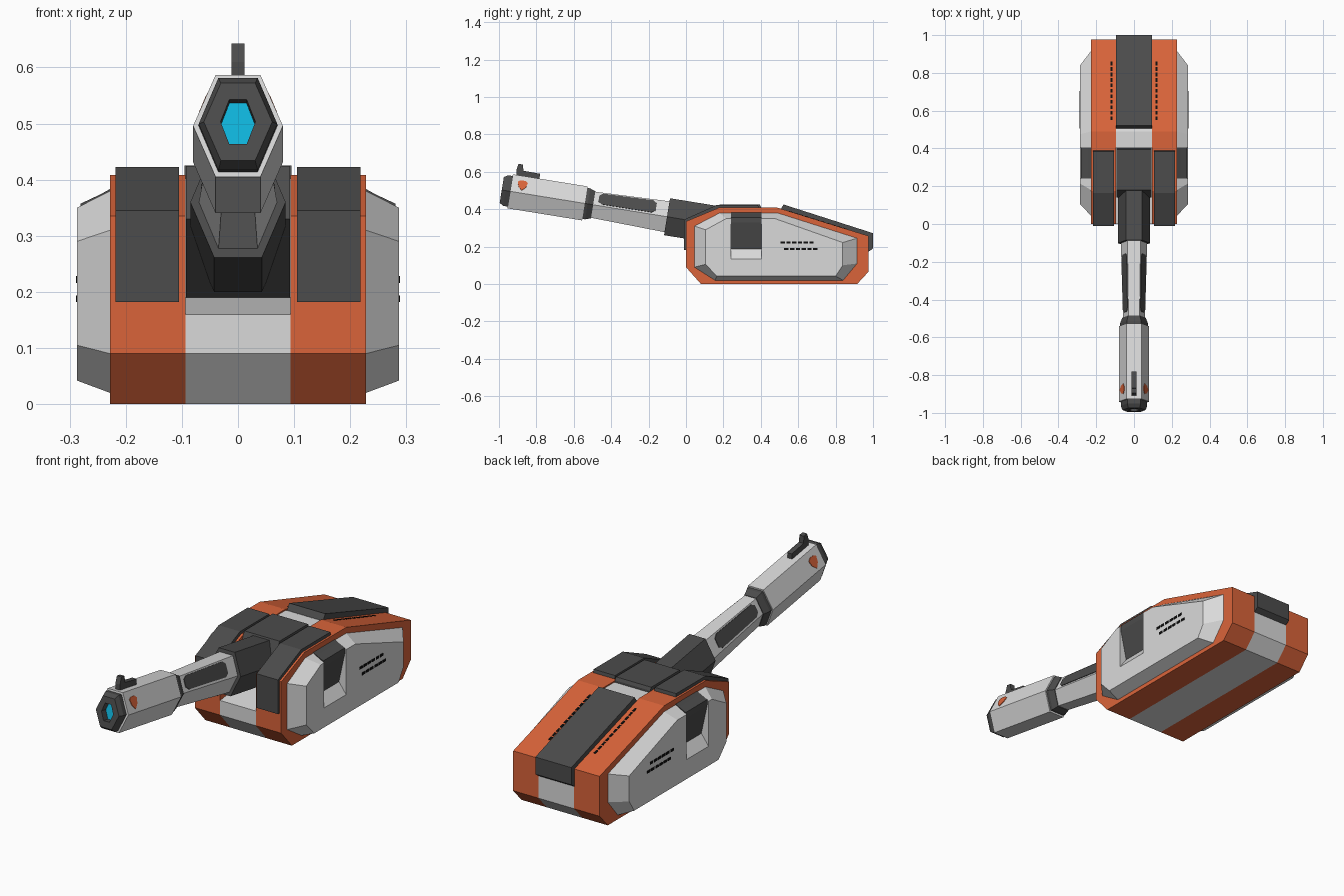
import bpy, bmesh, math
from mathutils import Matrix

if "Cube" in bpy.data.objects:
    bpy.data.objects.remove(bpy.data.objects["Cube"])


def material(name, r, g, b):
    m = bpy.data.materials.new(name)
    m.diffuse_color = (r, g, b, 1)
    m.use_nodes = True
    m.node_tree.nodes["Principled BSDF"].inputs["Base Color"].default_value = m.diffuse_color
    return m


WHITE = material("light grey", 0.70, 0.70, 0.70)
ORANGE = material("orange", 0.70, 0.127, 0.042)
DARK = material("dark grey", 0.072, 0.072, 0.072)
BLACK = material("black", 0.004, 0.004, 0.004)
CYAN = material("cyan", 0.005, 0.48, 0.75)


def make(name, mat, solids, matrix=None):
    """Each solid is a list of rings, skinned and capped at both ends."""
    bm = bmesh.new()
    for rings in solids:
        loops = [[bm.verts.new(p) for p in ring] for ring in rings]
        n = len(loops[0])
        for a, b in zip(loops, loops[1:]):
            for i in range(n):
                j = (i + 1) % n
                bm.faces.new((a[i], a[j], b[j], b[i]))
        bm.faces.new(loops[0][::-1])
        bm.faces.new(loops[-1])
    if matrix:
        bm.transform(matrix)
    bmesh.ops.recalc_face_normals(bm, faces=bm.faces)
    me = bpy.data.meshes.new(name)
    bm.to_mesh(me)
    bm.free()
    me.materials.append(mat)
    ob = bpy.data.objects.new(name, me)
    bpy.context.collection.objects.link(ob)
    return ob


def slab(profile, x0, x1):
    """Side profile (y, z) pulled along x."""
    return [[(x, y, z) for y, z in profile] for x in (x0, x1)]


def bar(profile, y0, y1, s=1):
    """Cross-section (x, z) pulled along y."""
    return [[(s * x, y, z) for x, z in profile] for y in (y0, y1)]


SIDES = ((1, "right"), (-1, "left"))

# ---------------------------------------------------------------- body
body = [(0, .09), (.08, 0), (.915, 0), (.977, .067), (.977, .257),
        (.49, .408), (.175, .408), (0, .335)]
core = [(0, .09), (.08, 0), (.915, 0), (.977, .067), (.977, .25),
        (.49, .402), (.405, .402), (.405, .19), (.22, .19), (0, .16)]
make("body_core", WHITE, [slab(core, -.094, .094)])

rear_plate = [(.50, .39), (.522, .425), (1.0, .272), (1.0, .19), (.965, .165), (.96, .25)]
make("rear_top_plate", DARK, [slab(rear_plate, -.095, .095)])

fender = [(-.01, .182), (-.01, .345), (.165, .423), (.385, .423),
          (.39, .40), (.18, .395), (.02, .325), (.02, .182)]

pod_base = [(.045, .31), (.045, .09), (.155, .02), (.84, .02),
            (.915, .11), (.915, .245), (.49, .38), (.18, .38)]
pod_face = [(.105, .29), (.105, .105), (.165, .042), (.80, .042),
            (.838, .10), (.838, .222), (.475, .35), (.215, .35)]
notch = [(.247, .19), (.287, .135), (.31, .105), (.31, .45), (.247, .45)]
hatch = [(.225, .385), (.245, .374), (.281, .357), (.281, .33), (.249, .185), (.225, .185)]


def top_z(y):
    return .408 - (y - .49) * .3105


for s, side in SIDES:
    make(side + "_body_shell", ORANGE, [slab(body, s * .094, s * .228)])
    make(side + "_fender", DARK, [slab(fender, s * .105, s * .218)])

    # side pod with a notch cut into it
    pod = make(side + "_side_pod", WHITE, [[
        [(s * .22, y, z) for y, z in pod_base],
        [(s * .228, y, z) for y, z in pod_base],
        [(s * .287, y, z) for y, z in pod_face]]])
    cutter = make(side + "_notch_cutter", WHITE, [bar(notch, .24, .405, s)])
    cutter.hide_render = True
    mod = pod.modifiers.new("notch", 'BOOLEAN')
    mod.operation = 'DIFFERENCE'
    mod.solver = 'EXACT'
    mod.object = cutter
    bpy.context.view_layer.objects.active = pod
    bpy.ops.object.modifier_apply(modifier=mod.name)
    bpy.data.objects.remove(cutter)
    make(side + "_pod_hatch", DARK, [bar(hatch, .241, .404, s)])

    # small slots on the sloping top and on the pod
    slots = []
    for i in range(11):
        y0, y1 = .55 + i * .029, .57 + i * .029
        prof = [(y0, top_z(y0) - .003), (y1, top_z(y1) - .003),
                (y1, top_z(y1) + .002), (y0, top_z(y0) + .002)]
        slots.append(slab(prof, s * .115, s * .125))
    make(side + "_top_slots", BLACK, slots)
    slots = []
    for y, z in ((.505, .222), (.525, .188)):
        for i in range(6):
            a, b = y + i * .031, y + i * .031 + .023
            slots.append(slab([(a, z - .006), (b, z - .006), (b, z + .006), (a, z + .006)],
                              s * .284, s * .289))
    make(side + "_pod_slots", BLACK, slots)

# ---------------------------------------------------------------- pivot
pivot = [(.14, .33), (.18, .424), (.395, .424), (.402, .41), (.402, .185), (.30, .185)]
make("barrel_pivot", DARK, [slab(pivot, -.093, .093)])

# ---------------------------------------------------------------- barrel
# built along y from the muzzle backwards, then tilted
TILT = Matrix.Translation((0, -.985, .503)) @ Matrix.Rotation(math.radians(-9.2), 4, 'X')


def hexagon(t, hw, hh):
    return [(x * hw, t, z * hh) for x, z in
            ((.5, 1), (1, 0), (.5, -1), (-.5, -1), (-1, 0), (-.5, 1))]


def tube(name, mat, *rings):
    return make(name, mat, [[hexagon(*r) for r in rings]], TILT)


tube("muzzle", DARK, (.07, .070, .083), (.022, .070, .083), (0, .061, .070),
     (0, .031, .040), (.045, .031, .040))
tube("muzzle_glow", CYAN, (.032, .0305, .0395), (.044, .0305, .0395))
tube("front_barrel", WHITE, (.045, .080, .092), (.450, .080, .092))
tube("barrel_collar", DARK, (.44, .074, .084), (.465, .074, .084), (.495, .062, .073))
tube("rear_barrel", WHITE, (.48, .058, .070), (.91, .070, .084))
tube("barrel_sleeve", DARK, (.895, .085, .100), (1.28, .085, .100))


def side_plate(name, mat, outline, size, s):
    """Thin plate on an upper side face; outline is (t, fraction down the face)."""
    rings = []
    for off in (-.003, .003):
        ring = []
        for t, f in outline:
            hw, hh = size(t)
            length = math.hypot(hw / 2, hh)
            x = hw * (.5 + .5 * f) + off * hh / length
            z = hh * (1 - f) + off * hw / 2 / length
            ring.append((s * x, t, z))
        rings.append(ring)
    make(name, mat, [rings], TILT)


def rear_size(t):
    k = (t - .48) / .43
    return .058 + .012 * k, .070 + .014 * k


for s, side in SIDES:
    side_plate(side + "_barrel_panel", DARK,
               [(.52, .25), (.54, .08), (.81, .08), (.83, .25),
                (.83, .72), (.81, .88), (.54, .88), (.52, .70)], rear_size, s)
    side_plate(side + "_barrel_badge", ORANGE,
               [(.078, .38), (.092, .28), (.118, .28), (.132, .38), (.125, .65), (.105, .85), (.085, .65)],
               lambda t: (.080, .092), s)

# front sight
sight = [(.065, .085), (.06, .118), (.066, .152), (.09, .152), (.098, .120), (.188, .118), (.19, .085)]
make("front_sight", DARK, [slab(sight, -.012, .012)], TILT)
